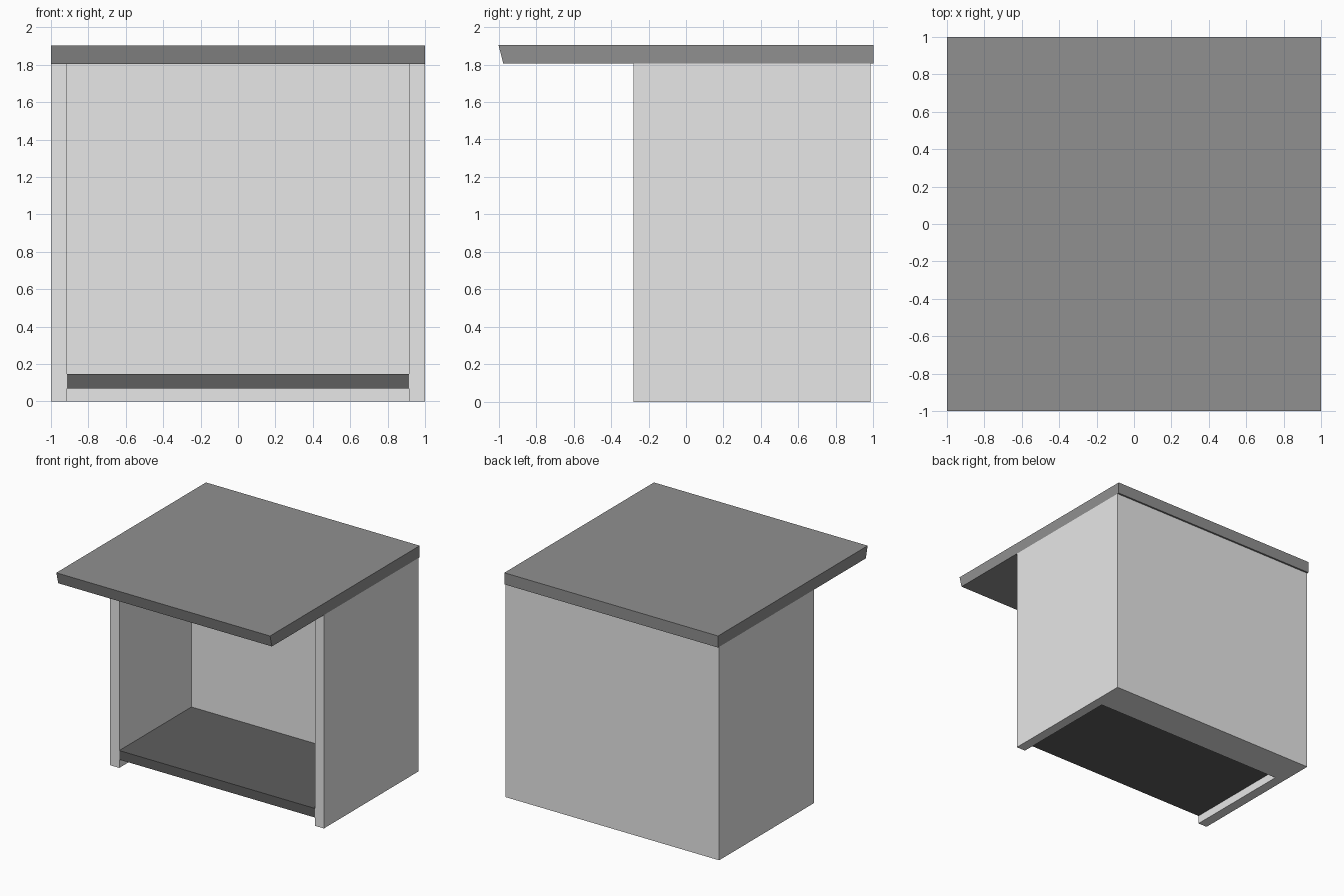
import bpy, bmesh

if "Cube" in bpy.data.objects:
    bpy.data.objects.remove(bpy.data.objects["Cube"])


def material(name, v):
    m = bpy.data.materials.new(name)
    m.diffuse_color = (v, v, v, 1)
    m.use_nodes = True
    m.node_tree.nodes["Principled BSDF"].inputs["Base Color"].default_value = m.diffuse_color
    return m


light = material("light_grey", 0.8)
mid = material("mid_grey", 0.277)
dark = material("dark_grey", 0.112)


def extrude_x(name, profile, x0, x1, mat):
    """Extrude a (y, z) profile along x."""
    bm = bmesh.new()
    face = bm.faces.new([bm.verts.new((x0, y, z)) for y, z in profile])
    out = bmesh.ops.extrude_face_region(bm, geom=[face])
    moved = [g for g in out["geom"] if isinstance(g, bmesh.types.BMVert)]
    bmesh.ops.translate(bm, verts=moved, vec=(x1 - x0, 0, 0))
    bmesh.ops.recalc_face_normals(bm, faces=bm.faces[:])
    me = bpy.data.meshes.new(name)
    bm.to_mesh(me)
    bm.free()
    me.materials.append(mat)
    ob = bpy.data.objects.new(name, me)
    bpy.context.collection.objects.link(ob)
    return ob


def rect(y0, y1, z0, z1):
    return [(y0, z0), (y1, z0), (y1, z1), (y0, z1)]


FRONT, INNER_BACK, BACK = -0.28, 0.685, 0.985
INNER_X, TOP = 0.915, 1.805

# Side walls, mirrored
for side, s in (("left", -1), ("right", 1)):
    extrude_x(side + "_wall", rect(FRONT, BACK, 0, TOP), s * INNER_X, s, light)

# Thick back wall between the sides
extrude_x("back_wall", rect(INNER_BACK, BACK, 0, TOP), -INNER_X, INNER_X, light)

# Raised floor shelf
extrude_x("floor_shelf", rect(FRONT, INNER_BACK, 0.07, 0.147),
          -INNER_X, INNER_X, dark)

# Overhanging roof slab with an undercut front edge
extrude_x("roof", [(-0.975, TOP), (1, TOP), (1, 1.903), (-1, 1.903)], -1, 1, mid)
